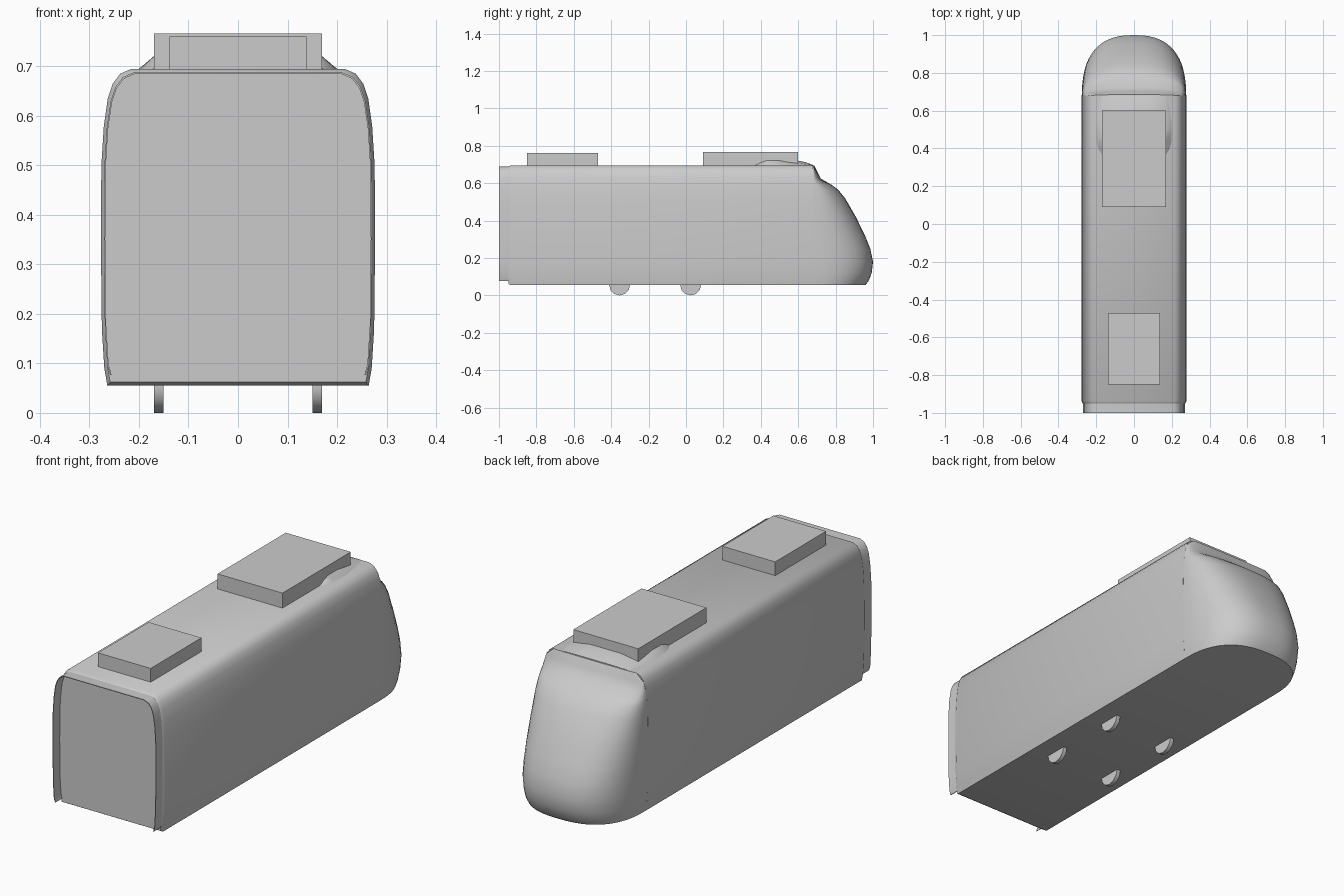
import bpy, bmesh, math

old = bpy.data.objects.get("Cube")
if old:
    bpy.data.objects.remove(old, do_unlink=True)

grey = bpy.data.materials.new("light grey")
grey.use_nodes = True
grey.diffuse_color = (0.6, 0.6, 0.6, 1)
grey.node_tree.nodes["Principled BSDF"].inputs["Base Color"].default_value = (0.6, 0.6, 0.6, 1)


def finish(name, bm, smooth_angle=None):
    bmesh.ops.recalc_face_normals(bm, faces=bm.faces)
    mesh = bpy.data.meshes.new(name)
    bm.to_mesh(mesh)
    bm.free()
    mesh.materials.append(grey)
    obj = bpy.data.objects.new(name, mesh)
    bpy.context.collection.objects.link(obj)
    if smooth_angle:
        bpy.ops.object.select_all(action='DESELECT')
        obj.select_set(True)
        bpy.context.view_layer.objects.active = obj
        bpy.ops.object.shade_smooth_by_angle(angle=math.radians(smooth_angle))
    return obj


def loft(name, rings, smooth_angle=35):
    """Skin closed rings of equal length and cap both ends."""
    bm = bmesh.new()
    loops = [[bm.verts.new(p) for p in ring] for ring in rings]
    n = len(loops[0])
    for a, b in zip(loops, loops[1:]):
        for i in range(n):
            j = (i + 1) % n
            bm.faces.new((a[i], a[j], b[j], b[i]))
    bm.faces.new(loops[0])
    bm.faces.new(loops[-1])
    return finish(name, bm, smooth_angle)


def box(name, x, y0, y1, z0, z1):
    corners = [(-x, z0), (x, z0), (x, z1), (-x, z1)]
    return loft(name, [[(cx, y, cz) for cx, cz in corners] for y in (y0, y1)], None)


# Half cross-section of the car body, floor to roof
half = [(.264, .055), (.270, .09), (.275, .17), (.277, .35), (.276, .50), (.271, .58),
        (.263, .635), (.253, .665), (.238, .685), (.215, .695)]
section = half + [(-x, z) for x, z in reversed(half)]


def scaled(points, s):
    return [(x * s, .375 + (z - .375) * s) for x, z in points]


def half_width(z):
    for (x0, z0), (x1, z1) in zip(half, half[1:]):
        if z <= z1:
            return x0 + (x1 - x0) * (z - z0) / (z1 - z0)
    return half[-1][0]


# Main body with a small chamfer at the flat end
body_rings = [(-.95, .978), (-.938, 1), (.68, 1)]
loft("car_body", [[(x, y, z) for x, z in scaled(section, s)] for y, s in body_rings])

# Thin flange around the sides and roof of the flat end
outer = [(x, max(z, .077)) for x, z in scaled(section, .978)]
inner = [(x, max(z, .077)) for x, z in scaled(section, .968)]
loop = outer + inner[::-1]
loft("end_flange", [[(x, y, z) for x, z in loop] for y in (-1, -.94)])

# Rounded sloping nose: a stack of rounded plan outlines (height, reach)
levels = [(.055, .96), (.08, .978), (.12, .993), (.18, 1.0), (.25, .985), (.32, .957),
          (.42, .908), (.52, .85), (.565, .813), (.59, .78), (.625, .72), (.66, .703),
          (.695, .685)]
segments = 28
nose = []
for z, reach in levels:
    w = half_width(z)
    ring = []
    for i in range(segments + 1):
        t = math.pi * i / segments
        c, s = math.cos(t), max(0, math.sin(t))
        ring.append((math.copysign(abs(c) ** .8, c) * w, .68 + (reach - .68) * s ** .8, z))
    nose.append(ring)
loft("nose", nose, 40)

# Roof equipment boxes
box("rear_roof_box", .138, -.85, -.47, .69, .76)
box("front_roof_box", .17, .09, .6, .69, .766)

# Low domed fairing under the front box: y, half width, edge height, middle height
stations = [(.37, .172, .696, .70), (.40, .188, .712, .715), (.43, .197, .722, .725),
            (.50, .2, .722, .728), (.55, .197, .713, .726), (.60, .19, .706, .72),
            (.64, .182, .701, .712), (.68, .172, .696, .697)]
loft("roof_fairing", [[(-w, y, .69), (-w, y, .695), (-.168, y, e), (-.08, y, m),
                       (.08, y, m), (.168, y, e), (w, y, .695), (w, y, .69)]
                      for y, w, e, m in stations])

# Wheels showing below the floor
for side, x in (("left", .16), ("right", -.16)):
    for place, y in (("front", -.355), ("rear", .025)):
        rings = [[(x + dx, y + .056 * math.cos(k * math.pi / 6),
                   .056 + .056 * math.sin(k * math.pi / 6)) for k in range(12)]
                 for dx in (-.01, .01)]
        loft(f"{place}_{side}_wheel", rings)
